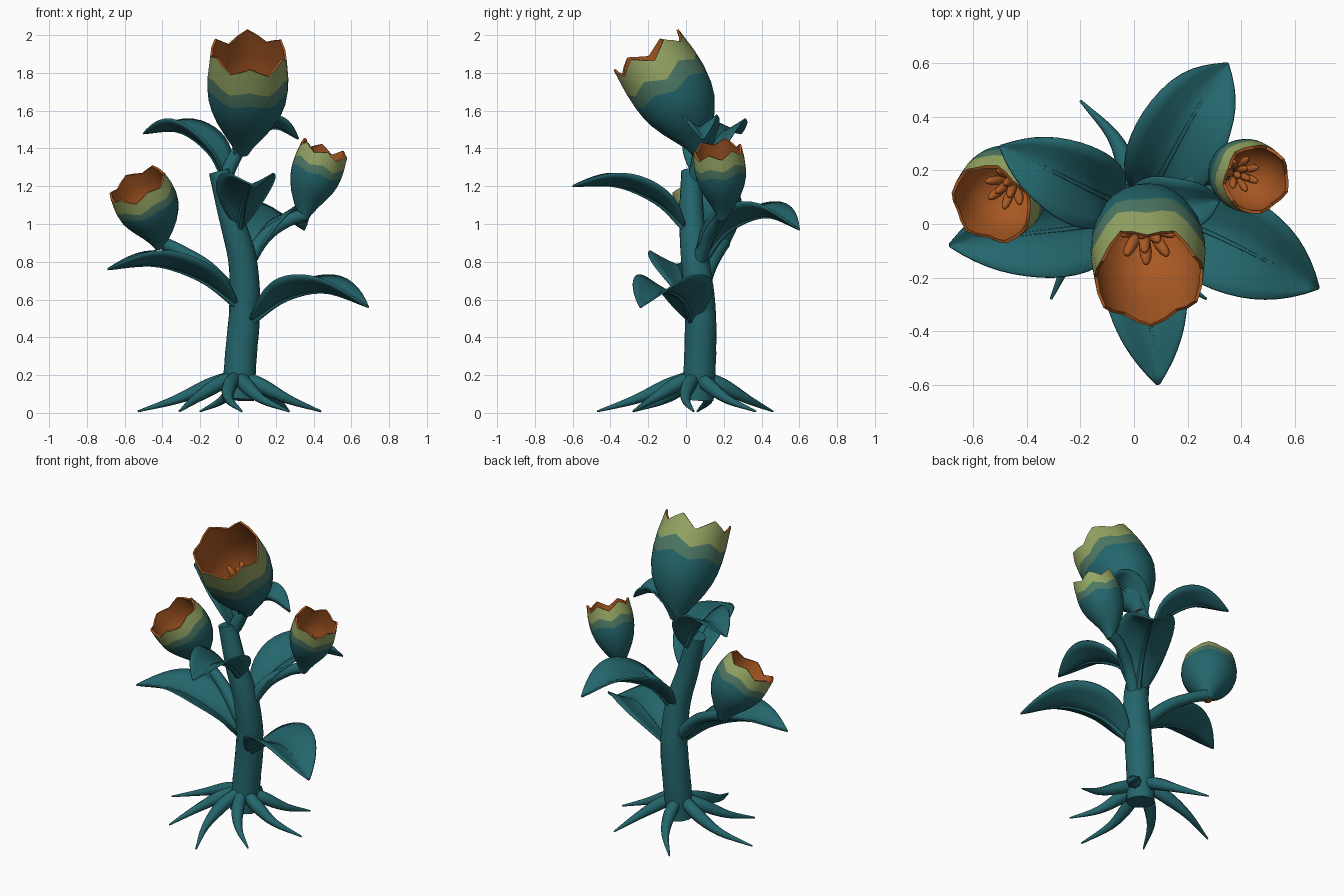
import bpy, bmesh, math, random
from mathutils import Vector, Matrix

random.seed(4)
cube = bpy.data.objects.get("Cube")
if cube:
    bpy.data.objects.remove(cube)


def material(name, color):
    m = bpy.data.materials.new(name)
    m.use_nodes = True
    m.diffuse_color = (*color, 1)
    bsdf = m.node_tree.nodes["Principled BSDF"]
    bsdf.inputs["Base Color"].default_value = (*color, 1)
    bsdf.inputs["Roughness"].default_value = 0.8
    return m


TEAL = material("teal", (0.017, 0.132, 0.15))
SAGE = material("sage green", (0.076, 0.19, 0.13))
LIME = material("pale lime", (0.30, 0.38, 0.127))
ORANGE = material("burnt orange", (0.40, 0.10, 0.017))


def finish(bm, name, mats, angle=45):
    """Turn a bmesh into a smooth-shaded object."""
    bmesh.ops.recalc_face_normals(bm, faces=bm.faces)
    mesh = bpy.data.meshes.new(name)
    bm.to_mesh(mesh)
    bm.free()
    for m in mats:
        mesh.materials.append(m)
    ob = bpy.data.objects.new(name, mesh)
    bpy.context.collection.objects.link(ob)
    bpy.ops.object.select_all(action='DESELECT')
    ob.select_set(True)
    bpy.context.view_layer.objects.active = ob
    bpy.ops.object.shade_smooth_by_angle(angle=math.radians(angle))
    return ob


def along(pts, t):
    """Smooth point on a path through pts, t from 0 to 1 (x, y, z or more)."""
    n = len(pts) - 1
    i = min(max(int(t * n), 0), n - 1)
    f = t * n - i
    p1, p2 = Vector(pts[i]), Vector(pts[i + 1])
    p0 = Vector(pts[i - 1]) if i else p1 * 2 - p2
    p3 = Vector(pts[i + 2]) if i + 2 <= n else p2 * 2 - p1
    return p1 + 0.5 * f * (p2 - p0 + f * (2 * p0 - 5 * p1 + 4 * p2 - p3
                                          + f * (3 * (p1 - p2) + p3 - p0)))


def tangent(pts, t):
    a, b = max(t - 0.03, 0), min(t + 0.03, 1)
    return (along(pts, b) - along(pts, a)).to_3d().normalized()


def bridge(bm, a, b, closed=True, mat=0):
    n = len(a)
    for i in range(n if closed else n - 1):
        j = (i + 1) % n
        bm.faces.new((a[i], a[j], b[j], b[i])).material_index = mat


def tube(name, pts, steps=14, sides=12):
    """Tapered tube; each point is x, y, z, radius."""
    bm = bmesh.new()
    rings = []
    for k in range(steps + 1):
        p = along(pts, k / steps)
        q = tangent(pts, k / steps).to_track_quat('Z', 'Y')
        rings.append([bm.verts.new(p.to_3d() + q @ Vector(
            (p[3] * math.cos(a), p[3] * math.sin(a), 0)))
            for a in (math.tau * i / sides for i in range(sides))])
    for a, b in zip(rings, rings[1:]):
        bridge(bm, a, b)
    bm.faces.new(rings[0])
    bm.faces.new(rings[-1])
    return finish(bm, name, [TEAL])


def leaf(name, pts, half, lift=0.5):
    """Arched leaf blade folded upward along a thin midrib."""
    bm = bmesh.new()
    rows, steps = [], 18
    for k in range(steps + 1):
        s = k / steps
        p, d = along(pts, s), tangent(pts, s)
        side = d.cross(Vector((0, 0, 1))).normalized()
        up = side.cross(d)
        w = half * (0.12 * (1 - s) + math.sin(math.pi * s ** 1.05) ** 0.85) if k < steps else 0.004
        rows.append([bm.verts.new(p + side * w * c + up * w * lift * abs(c) ** 1.2)
                     for c in (-1, -0.7, -0.35, 0, 0.35, 0.7, 1)])
    for a, b in zip(rows, rows[1:]):
        bridge(bm, a, b, closed=False)
    ob = finish(bm, name, [TEAL], 60)
    mod = ob.modifiers.new("thickness", 'SOLIDIFY')
    mod.thickness = 0.01
    mod.offset = 0
    tube(name + "_midrib", [(*p, r) for p, r in zip(pts, (0.02, 0.014, 0.01, 0.004))], 14, 6)


PROFILE = [(0, 0.16), (0.1, 0.28), (0.22, 0.48), (0.36, 0.7), (0.5, 0.87),
           (0.62, 0.96), (0.73, 1.0), (0.84, 1.0), (1, 0.95)]


def flower(name, spine, radius, sides=24):
    """Banded cup with a jagged rim, an inner lining and stamens."""
    # irregular teeth: peaks and notches alternate every two columns
    keys = [random.uniform(0.0, 0.025) if i % 2 else random.uniform(-0.09, -0.04)
            for i in range(sides // 2)]
    jag = [keys[i // 2] if i % 2 == 0 else
           (keys[i // 2] + keys[(i // 2 + 1) % len(keys)]) / 2 for i in range(sides)]
    bm = bmesh.new()

    def ring(t, r):
        out = []
        for i in range(sides):
            a = math.tau * i / sides
            ti = t + max(0, (t - 0.45) / 0.55) * jag[i]
            q = tangent(spine, min(ti, 1)).to_track_quat('Z', 'Y')
            out.append(bm.verts.new(along(spine, ti) + q @ Vector(
                (r * math.cos(a), r * math.sin(a), 0))))
        return out

    outer = [ring(t, radius * r) for t, r in PROFILE]
    inner = [ring(t, radius * r - 0.012) for t, r in PROFILE]
    for k in range(len(PROFILE) - 1):
        t = PROFILE[k][0]
        bridge(bm, outer[k], outer[k + 1], mat=2 if t > 0.8 else 1 if t > 0.7 else 0)
        bridge(bm, inner[k], inner[k + 1], mat=3)
    bridge(bm, outer[-1], inner[-1], mat=3)
    bridge(bm, outer[0], inner[0], mat=3)
    finish(bm, name + "_cup", [TEAL, SAGE, LIME, ORANGE], 50)

    # stamens splay out from the heart of the cup
    bm = bmesh.new()
    q = tangent(spine, 0.5).to_track_quat('Z', 'Y').to_matrix().to_4x4()
    size = radius * 0.22
    for i in range(10):
        tilt = 0.55 if i < 7 else 0.2
        place = (Matrix.Translation(along(spine, 0.38)) @ q
                 @ Matrix.Rotation(i * math.tau / (7 if i < 7 else 3), 4, 'Z')
                 @ Matrix.Rotation(tilt, 4, 'Y'))
        bmesh.ops.create_uvsphere(bm, u_segments=8, v_segments=6, radius=1, matrix=place
                                  @ Matrix.Translation((0, 0, radius * 0.6))
                                  @ Matrix.Diagonal((size * 0.5, size * 0.5, size * 1.4, 1)))
        bmesh.ops.create_cone(bm, segments=6, radius1=size * 0.15, radius2=size * 0.15,
                              depth=radius * 0.55, cap_ends=True,
                              matrix=place @ Matrix.Translation((0, 0, radius * 0.26)))
    finish(bm, name + "_stamens", [ORANGE])


# Stem, its upper neck and the two side stalks
tube("stem", [(0, 0.06, 0.07, 0.085), (0.015, 0.075, 0.3, 0.085), (0.035, 0.075, 0.55, 0.083),
              (0.025, 0.05, 0.8, 0.076), (-0.035, 0.03, 1.03, 0.066),
              (-0.1, 0.03, 1.28, 0.055)], 24, 16)
tube("stem_neck", [(-0.08, 0.04, 1.2, 0.035), (-0.04, 0.06, 1.31, 0.038),
                   (0.02, 0.08, 1.42, 0.035)])
tube("left_stalk", [(0.02, 0.05, 0.74, 0.04), (0.13, 0.11, 0.92, 0.037),
                    (0.25, 0.17, 1.01, 0.033), (0.35, 0.195, 1.05, 0.035)])
tube("right_stalk", [(0.02, 0.06, 0.58, 0.04), (-0.15, 0.12, 0.76, 0.037),
                     (-0.29, 0.17, 0.85, 0.033), (-0.4, 0.2, 0.9, 0.035)])

# Roots spreading over the ground
TIPS = [(0.02, -0.47), (0.27, -0.28), (0.44, 0.04), (0.27, 0.37),
        (-0.2, 0.46), (-0.53, 0.06), (-0.31, -0.28)]
for n, (x, y) in enumerate(TIPS):
    d = Vector((x, y - 0.06))
    bend = Vector((d.y, -d.x)) * 0.12
    pts = []
    for f, z, r in ((0.06, 0.19, 0.035), (0.3, 0.14, 0.04), (0.62, 0.07, 0.024), (1, 0.008, 0.005)):
        c = d * f + bend * math.sin(f * math.pi)
        pts.append((c.x, c.y + 0.06, z, r))
    tube("root_%d" % (n + 1), pts, 12, 8)

# Leaves from base to tip
leaf("left_leaf", [(0.07, 0.03, 0.48), (0.25, -0.02, 0.6), (0.46, -0.12, 0.64),
                   (0.69, -0.24, 0.56)], 0.175)
leaf("right_leaf", [(-0.01, 0.03, 0.57), (-0.19, -0.01, 0.7), (-0.43, -0.04, 0.78),
                    (-0.69, -0.08, 0.76)], 0.165)
leaf("back_leaf", [(0.04, 0.08, 0.78), (0.12, 0.22, 0.96), (0.23, 0.42, 1.04),
                   (0.35, 0.6, 0.97)], 0.16)
leaf("front_leaf", [(0.01, -0.01, 0.98), (0.03, -0.15, 1.11), (0.06, -0.36, 1.2),
                    (0.09, -0.6, 1.2)], 0.145)
leaf("upper_right_leaf", [(-0.06, 0.08, 1.22), (-0.15, 0.12, 1.38), (-0.31, 0.2, 1.49),
                          (-0.5, 0.29, 1.48)], 0.14)
leaf("upper_left_leaf", [(-0.02, 0.07, 1.33), (0.07, 0.07, 1.44), (0.19, 0.07, 1.51),
                         (0.32, 0.09, 1.45)], 0.1, 0.7)

# Flowers
flower("top_flower", [(0.02, 0.075, 1.37), (0.035, 0.02, 1.52), (0.05, -0.065, 1.69),
                      (0.057, -0.21, 1.92)], 0.214)
flower("left_flower", [(0.345, 0.19, 1.02), (0.37, 0.195, 1.14), (0.41, 0.185, 1.26),
                       (0.46, 0.165, 1.4)], 0.136)
flower("right_flower", [(-0.41, 0.2, 0.87), (-0.435, 0.175, 0.98), (-0.475, 0.135, 1.09),
                        (-0.535, 0.07, 1.21)], 0.168)
